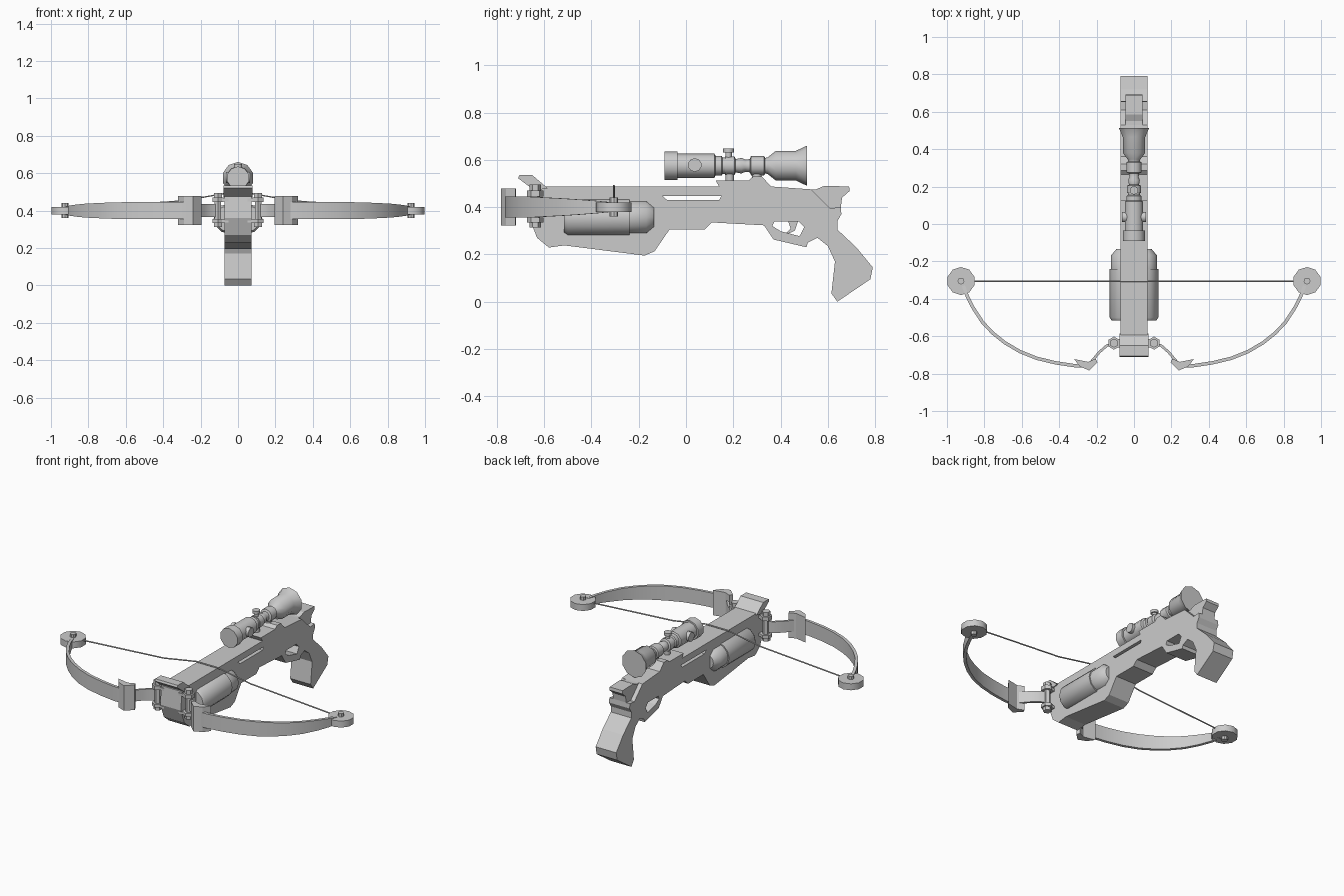
import bpy, bmesh, math
from mathutils import Matrix, Vector

if "Cube" in bpy.data.objects:
    bpy.data.objects.remove(bpy.data.objects["Cube"])

grey = bpy.data.materials.new("light_grey")
grey.diffuse_color = (0.6, 0.6, 0.6, 1)
grey.use_nodes = True
grey.node_tree.nodes["Principled BSDF"].inputs["Base Color"].default_value = grey.diffuse_color

# local x, y, z -> world y, z, x
SIDE = Matrix(((0, 0, 1, 0), (1, 0, 0, 0), (0, 1, 0, 0), (0, 0, 0, 1)))


def finish(name, mesh, mirror=False, smooth=False):
    mesh.materials.clear()
    mesh.materials.append(grey)
    ob = bpy.data.objects.new(name, mesh)
    bpy.context.collection.objects.link(ob)
    if mirror:
        ob.modifiers.new("Mirror", 'MIRROR').use_mirror_merge = False
    if smooth:
        bpy.ops.object.select_all(action='DESELECT')
        ob.select_set(True)
        bpy.context.view_layer.objects.active = ob
        bpy.ops.object.shade_smooth_by_angle(angle=math.radians(40))
    return ob


def plate(name, outlines, half, matrix=SIDE, mirror=False):
    """Extruded outline; any further outlines become holes."""
    cu = bpy.data.curves.new(name, 'CURVE')
    cu.dimensions, cu.fill_mode, cu.extrude = '2D', 'BOTH', half
    for pts in outlines:
        sp = cu.splines.new('POLY')
        sp.points.add(len(pts) - 1)
        for p, (a, b) in zip(sp.points, pts):
            p.co = (a, b, 0, 1)
        sp.use_cyclic_u = True
    tmp = bpy.data.objects.new(name + "_curve", cu)
    bpy.context.collection.objects.link(tmp)
    bpy.context.view_layer.update()
    deps = bpy.context.evaluated_depsgraph_get()
    mesh = bpy.data.meshes.new_from_object(tmp.evaluated_get(deps))
    bpy.data.objects.remove(tmp)
    bm = bmesh.new()
    bm.from_mesh(mesh)
    bmesh.ops.remove_doubles(bm, verts=bm.verts, dist=1e-5)
    bmesh.ops.transform(bm, matrix=matrix, verts=bm.verts)
    bmesh.ops.recalc_face_normals(bm, faces=bm.faces)
    bm.to_mesh(mesh)
    bm.free()
    for p in mesh.polygons:
        p.use_smooth = False
    return finish(name, mesh, mirror)


def loft(name, rings, mirror=False, smooth=False):
    """Skin a list of closed rings and cap both ends."""
    bm = bmesh.new()
    rows = [[bm.verts.new(p) for p in ring] for ring in rings]
    n = len(rows[0])
    for r0, r1 in zip(rows, rows[1:]):
        for i in range(n):
            j = (i + 1) % n
            bm.faces.new((r0[i], r0[j], r1[j], r1[i]))
    bm.faces.new(rows[0])
    bm.faces.new(rows[-1][::-1])
    bmesh.ops.recalc_face_normals(bm, faces=bm.faces)
    mesh = bpy.data.meshes.new(name)
    bm.to_mesh(mesh)
    bm.free()
    return finish(name, mesh, mirror, smooth)


def lathe(name, axis, centre, profile, sides=10, mirror=False, smooth=True):
    """Turn (position, radius) pairs around a line parallel to an axis."""
    k = 'xyz'.index(axis)
    rings = []
    for t, r in profile:
        ring = []
        for i in range(sides):
            a = 2 * math.pi * i / sides
            p = list(centre)
            p[k] = t
            u, v = [m for m in range(3) if m != k]
            p[u] += r * math.sin(a)
            p[v] += r * math.cos(a)
            ring.append(p)
        rings.append(ring)
    return loft(name, rings, mirror, smooth)


def ribbon(name, path, thick):
    """Flat spring strip along (x, y, half height) points, mirrored."""
    rings = []
    for i, (x, y, h) in enumerate(path):
        a, b = path[max(i - 1, 0)], path[min(i + 1, len(path) - 1)]
        d = Vector((b[0] - a[0], b[1] - a[1])).normalized() * thick / 2
        nx, ny = -d.y, d.x
        rings.append([(x + nx, y + ny, .4 - h), (x + nx, y + ny, .4 + h),
                      (x - nx, y - ny, .4 + h), (x - nx, y - ny, .4 - h)])
    return loft(name, rings, mirror=True, smooth=True)


# Stock with through slot and trigger opening
stock = [(-.655, .475), (-.59, .487), (.14, .487), (.125, .513), (.265, .513), (.285, .53),
         (.32, .53), (.36, .487), (.53, .475), (.61, .395), (.655, .4), (.657, .37),
         (.64, .34), (.64, .305), (.72, .23), (.79, .145), (.78, .095), (.64, 0),
         (.615, .035), (.63, .17), (.6, .235), (.556, .27), (.515, .25), (.51, .23),
         (.37, .263), (.33, .323), (.11, .335), (.08, .305), (-.07, .305),
         (-.133, .213), (-.175, .195), (-.514, .238), (-.58, .229), (-.63, .27),
         (-.665, .36)]
slot = [(-.1, .447), (.15, .447), (.14, .43), (-.08, .43)]
guard = [(.375, .34), (.475, .34), (.5, .315), (.48, .277), (.4, .298), (.365, .32)]
plate("stock", [stock, slot, guard], .071)

# Narrow cheek piece at the rear
plate("cheek_piece", [[(.53, .475), (.55, .475), (.585, .49), (.69, .487), (.692, .468),
                       (.66, .44), (.655, .4), (.61, .39)]], .045)
plate("trigger", [[(.43, .345), (.475, .345), (.46, .3), (.43, .287), (.425, .293),
                   (.443, .308)]], .015)

# Tilted front sight bracket
plate("front_bracket", [[(-.71, .522), (-.705, .535), (-.65, .535), (-.585, .48),
                         (-.64, .47)]], .078)

# Side canisters
lathe("canister", 'y', (.05, 0, .357),
      [(-.515, .07), (-.5, .08), (-.24, .08), (-.24, .073), (-.168, .073), (-.135, .045)],
      12, mirror=True)

# Telescopic sight
lathe("scope", 'y', (0, 0, .575),
      [(-.09, .061), (-.036, .061), (-.036, .051), (.12, .051), (.125, .042), (.15, .042),
       (.155, .035), (.165, .035), (.165, .04), (.205, .04), (.21, .028), (.235, .033),
       (.25, .026), (.27, .028), (.275, .041), (.33, .041), (.335, .033), (.345, .035),
       (.38, .063), (.465, .063), (.512, .085)])
lathe("scope_side_knob", 'x', (0, .037, .578), [(.03, .029), (.064, .029)], mirror=True)
lathe("scope_top_knob", 'z', (0, .18, 0),
      [(.6, .014), (.63, .014), (.63, .023), (.648, .023)])
lathe("scope_front_post", 'z', (0, .185, 0), [(.505, .018), (.56, .018)])
lathe("scope_rear_post", 'z', (0, .3, 0), [(.52, .02), (.56, .02)])

# Limb hinges: stacked hex nuts on a pin, joined to the stock
lathe("hinge_pin", 'z', (.107, -.637, 0),
      [(.313, .024), (.335, .024), (.335, .035), (.355, .035), (.355, .02), (.445, .02),
       (.445, .035), (.47, .035), (.47, .024), (.495, .024)], 6, mirror=True, smooth=False)
for name, z in (("hinge_upper_lug", .457), ("hinge_lower_lug", .345)):
    plate(name, [[(.05, -.66), (.11, -.66), (.11, -.615), (.05, -.615)]], .008,
          Matrix.Translation((0, 0, z)), mirror=True)

# Bow arms, clamp blocks and curved limbs
ribbon("inner_arm", [(.1, -.635, .035), (.145, -.65, .035), (.185, -.685, .035),
                     (.24, -.75, .035)], .014)
plate("limb_clamp", [[(.195, -.74), (.205, -.72), (.245, -.737), (.32, -.722),
                      (.29, -.762), (.24, -.783)]], .078,
      Matrix.Translation((0, 0, .4)), mirror=True)
ribbon("limb", [(.235, -.757, .045), (.32, -.757, .045), (.42, -.742, .045), (.52, -.718, .045),
                (.61, -.682, .045), (.69, -.635, .043), (.755, -.583, .04),
                (.81, -.525, .037), (.86, -.448, .032), (.892, -.385, .027),
                (.912, -.33, .022)], .018)

# Pulleys with axles
lathe("pulley", 'z', (.925, -.305, 0), [(.38, .075), (.42, .075)], 10, mirror=True)
lathe("pulley_axle", 'z', (.925, -.305, 0), [(.36, .018), (.44, .018)], 8, mirror=True)

# Bowstring rising over the stock
rings = []
for x, z in ((-.92, .41), (-.3, .452), (-.075, .491), (.075, .491), (.3, .452), (.92, .41)):
    rings.append([(x, -.305 + .004 * math.cos(a), z + .004 * math.sin(a))
                  for a in (i * math.pi / 3 for i in range(6))])
loft("bowstring", rings, smooth=True)
